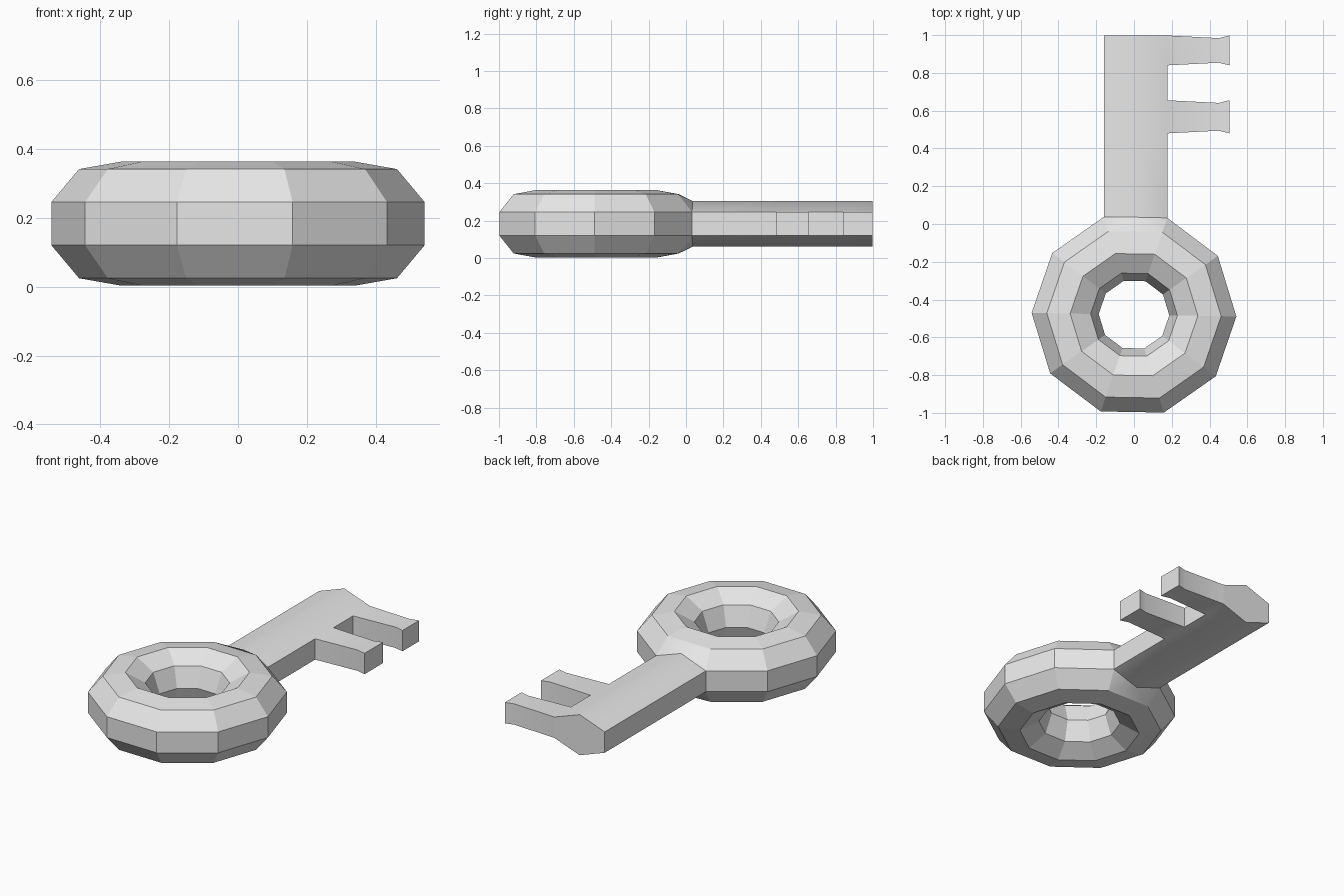
import bpy, bmesh
from math import sin, cos, radians

cube = bpy.data.objects.get("Cube")
if cube:
    bpy.data.objects.remove(cube, do_unlink=True)

grey = bpy.data.materials.new("plain grey")
grey.use_nodes = True
colour = (0.8, 0.8, 0.8, 1)
grey.diffuse_color = colour
grey.node_tree.nodes["Principled BSDF"].inputs["Base Color"].default_value = colour

SIDES, BANDS = 10, 9
MAJOR, MINOR = 0.37, 0.183
CENTRE_Y, MID_Z = -0.48, 0.183
bm = bmesh.new()


def bridge(first, second, skip=()):
    """Join two matching closed loops with quads."""
    n = len(first)
    return [bm.faces.new((first[k], first[(k + 1) % n], second[(k + 1) % n], second[k]))
            for k in range(n) if k not in skip]


# Ring handle: a faceted torus, left open where the shaft meets it
def ring_section(i):
    turn = radians(36 * i - 1)
    loop = []
    for j in range(BANDS):
        a = radians(20 + 40 * j)
        r = MAJOR + MINOR * cos(a)
        loop.append(bm.verts.new((r * cos(turn), CENTRE_Y + r * sin(turn), MID_Z + MINOR * sin(a))))
    return loop


sections = [ring_section(i) for i in range(SIDES)]
for i in range(SIDES):
    bridge(sections[i], sections[(i + 1) % SIDES], (0, 7, 8) if i == 2 else ())

# Collar: triangles from the ring opening to the ridged shaft
right, left = sections[2], sections[3]
ridge = bm.verts.new((0.008, 0.036, 0.305))
keel = bm.verts.new((0.008, 0.036, 0.061))
smooth_faces = []
for peak, inner, outer in ((ridge, 1, 0), (keel, 7, 8)):
    for tri in ((right[inner], left[inner], peak),
                (right[inner], peak, right[outer]),
                (left[inner], left[outer], peak)):
        smooth_faces.append(bm.faces.new(tri))

# Shaft: six-sided bar, with gaps in its side for the teeth
loop = [right[0], ridge, left[0], left[8], keel, right[8]]
for y, has_tooth in ((0.48, False), (0.655, True), (0.84, False), (0.998, True)):
    following = [bm.verts.new((v.co.x, y, v.co.z)) for v in loop]
    smooth_faces += bridge(loop, following, (5,) if has_tooth else ())
    if has_tooth:
        # Tooth: narrows slightly, then flares at its tip
        section = [loop[0], following[0], following[5], loop[5]]
        near = loop[0].co.y
        for x, inset in ((0.45, 0.014), (0.505, 0.0)):
            ends = (near + inset, y - inset)
            grown = [bm.verts.new((x, ends[k], v.co.z)) for k, v in zip((0, 1, 1, 0), section)]
            smooth_faces += bridge(section, grown)
            section = grown
        bm.faces.new(section)
    loop = following
bm.faces.new(loop)

# Flat ring, softened shaft with crisp corners
bmesh.ops.recalc_face_normals(bm, faces=bm.faces[:])
for face in smooth_faces:
    face.smooth = True
for edge in bm.edges:
    edge.smooth = edge.calc_face_angle(0) < radians(40) and all(f.smooth for f in edge.link_faces)

mesh = bpy.data.meshes.new("key")
bm.to_mesh(mesh)
bm.free()
mesh.materials.append(grey)
key = bpy.data.objects.new("key", mesh)
bpy.context.collection.objects.link(key)
